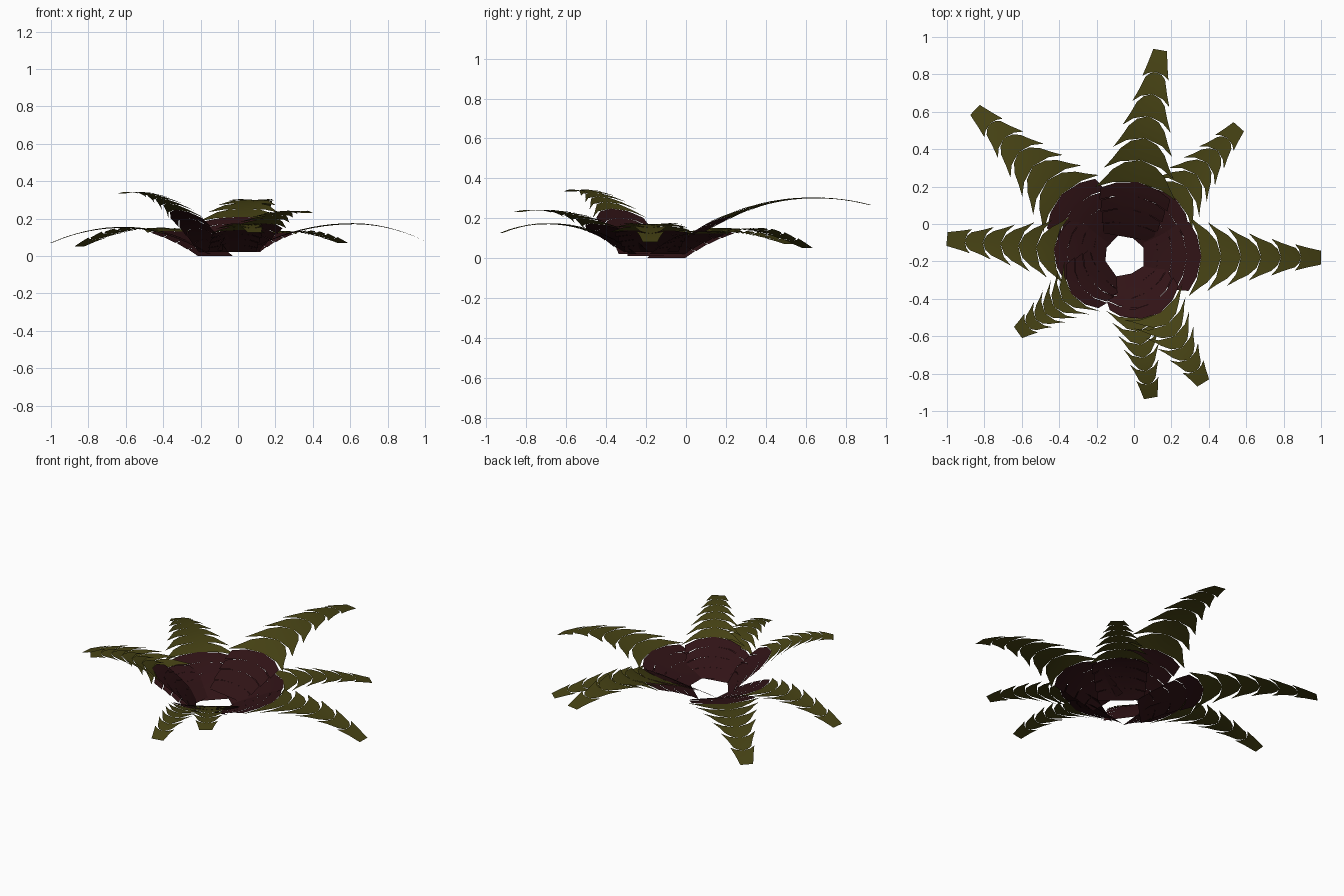
import bpy, bmesh, math
from mathutils import Vector

if "Cube" in bpy.data.objects:
    bpy.data.objects.remove(bpy.data.objects["Cube"])


def material(name, rgb):
    m = bpy.data.materials.new(name)
    m.diffuse_color = (*rgb, 1)
    m.use_nodes = True
    m.node_tree.nodes["Principled BSDF"].inputs["Base Color"].default_value = m.diffuse_color
    return m


MAROON = material("dark maroon", (0.030, 0.0065, 0.008))
OLIVE = material("olive green", (0.062, 0.055, 0.007))

CENTRE = Vector((-0.05, -0.17))
R0 = 0.10                       # radius of the open hole in the middle
CROSS = [-1, -0.6, 0, 0.6, 1]   # positions across a leaf

# tip x, y, z; peak height; where the peak sits (0-1); half width; maroon end radius; base height
LEAVES = {
    "back_leaf":        (0.14, 0.93, 0.265, 0.30, 0.72, 0.195, 0.40, 0.04),
    "back_right_leaf":  (0.56, 0.52, 0.07, 0.13, 0.50, 0.165, 0.41, 0.02),
    "right_leaf":       (1.00, -0.18, 0.08, 0.17, 0.60, 0.190, 0.41, 0.03),
    "front_right_leaf": (0.37, -0.85, 0.23, 0.24, 0.85, 0.165, 0.36, 0.03),
    "front_leaf":       (0.09, -0.93, 0.125, 0.17, 0.65, 0.135, 0.34, 0.02),
    "front_left_leaf":  (-0.62, -0.58, 0.335, 0.342, 0.90, 0.150, 0.35, 0.02),
    "left_leaf":        (-1.00, -0.08, 0.07, 0.15, 0.55, 0.160, 0.38, 0.01),
    "back_left_leaf":   (-0.85, 0.61, 0.05, 0.146, 0.52, 0.190, 0.47, 0.0),
}


def leaf(name, tx, ty, tz, peak, tp, hw, r_split, z0):
    axis = Vector((tx, ty)) - CENTRE
    length = axis.length
    axis.normalize()
    side = Vector((-axis.y, axis.x))
    t_split = (r_split - R0) / (length - R0)

    def height(t):              # rises to the peak, then droops to the tip
        if t < tp:
            return peak - (peak - z0) * ((tp - t) / tp) ** 2
        return peak - (peak - tz) * ((t - tp) / (1 - tp)) ** 2

    def width(t):               # broad sheath, then a straight taper
        if t < t_split:
            return 0.13 + (hw - 0.13) * t / t_split
        return hw + (0.037 - hw) * (t - t_split) / (1 - t_split)

    bm = bmesh.new()

    def row(t, w):              # one row across, swept back at the edges
        sweep = 0.075 * math.sin(math.pi * min(t, 1)) ** 0.8 if 0 < t < 1 else 0
        verts = []
        for s in CROSS:
            r = R0 + t * (length - R0) - sweep * s * s
            p = CENTRE + axis * r + side * (s * w)
            tt = max((r - R0) / (length - R0), 0)
            verts.append(bm.verts.new((p.x, p.y, height(tt) + 0.006 * abs(s) * math.sin(math.pi * t))))
        return verts

    # stations: four maroon segments, six toothed olive segments
    ts = [t_split * i / 4 for i in range(4)] + [t_split + (1 - t_split) * i / 6 for i in range(7)]
    prev = None
    for i in range(10):
        green = i >= 4
        a, b = ts[i], ts[i + 1]
        flare, pinch = (1.12, 0.84) if green else (1.03, 0.97)
        if i == 9:
            pinch = 1.0
        mid = (a + b) / 2
        rows = [row(a, width(a) * flare),
                row(mid, width(mid) * (flare + pinch) / 2),
                row(b, width(b) * pinch)]
        for u, v in zip(rows, rows[1:]):
            for k in range(len(CROSS) - 1):
                f = bm.faces.new((u[k + 1], u[k], v[k], v[k + 1]))
                f.material_index = int(green)
                f.smooth = True
    bmesh.ops.remove_doubles(bm, verts=bm.verts[:], dist=0.0005)
    for f in bm.faces:
        f.normal_update()
        if f.normal.z < 0:
            f.normal_flip()
    me = bpy.data.meshes.new(name)
    bm.to_mesh(me)
    bm.free()
    me.materials.append(MAROON)
    me.materials.append(OLIVE)
    bpy.context.collection.objects.link(bpy.data.objects.new(name, me))


# rosette of serrated leaves
for leaf_name, values in LEAVES.items():
    leaf(leaf_name, *values)
